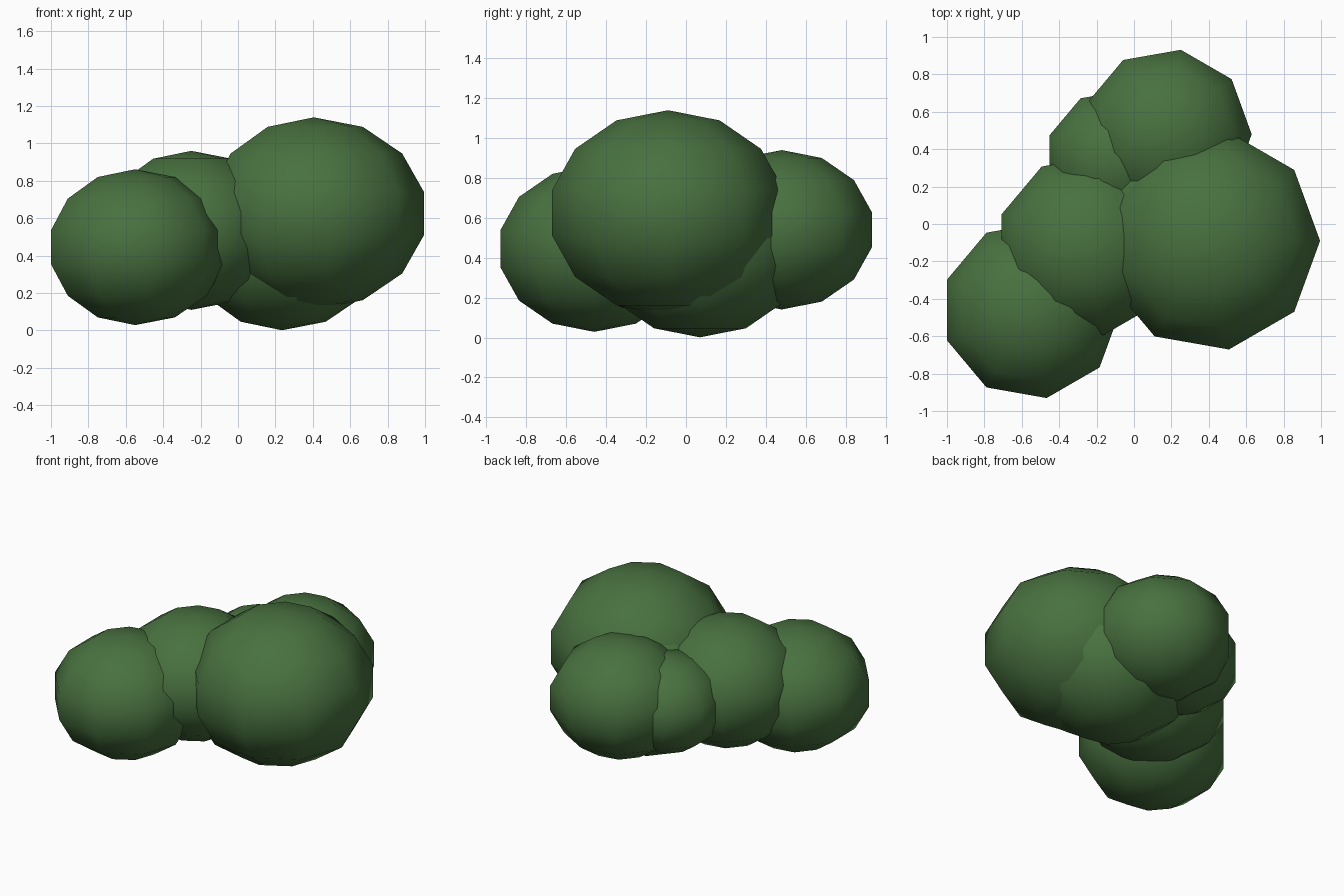
import bpy, bmesh, math
from mathutils import Matrix

if "Cube" in bpy.data.objects:
    bpy.data.objects.remove(bpy.data.objects["Cube"])

leaf = bpy.data.materials.new("leaf_green")
leaf.diffuse_color = (0.065, 0.165, 0.05, 1)
leaf.use_nodes = True
leaf.node_tree.nodes["Principled BSDF"].inputs["Base Color"].default_value = leaf.diffuse_color

SQUASH = 0.85  # every clump is slightly flattened


def clump(name, centre, radius):
    """Low-poly, squashed ball with a corner pointing along +x."""
    bm = bmesh.new()
    bmesh.ops.create_uvsphere(bm, u_segments=9, v_segments=7, radius=1)
    corner = max(bm.verts, key=lambda v: math.hypot(v.co.x, v.co.y)).co
    turn = Matrix.Rotation(-math.atan2(corner.y, corner.x), 4, 'Z')
    size = Matrix.Diagonal((radius, radius, radius * SQUASH, 1))
    bm.transform(Matrix.Translation(centre) @ size @ turn)
    for f in bm.faces:
        f.smooth = True
    mesh = bpy.data.meshes.new(name)
    bm.to_mesh(mesh)
    bm.free()
    mesh.materials.append(leaf)
    bpy.context.collection.objects.link(bpy.data.objects.new(name, mesh))


# Foliage clumps of the bush
clump("large_right_clump", (0.405, -0.09, 0.625), 0.605)
clump("front_left_clump", (-0.55, -0.46, 0.445), 0.49)
clump("middle_clump", (-0.25, -0.115, 0.535), 0.50)
clump("back_clump", (0.171, 0.48, 0.54), 0.47)
clump("small_back_left_clump", (-0.098, 0.347, 0.52), 0.385)
clump("low_centre_clump", (0.235, 0.07, 0.46), 0.54)
